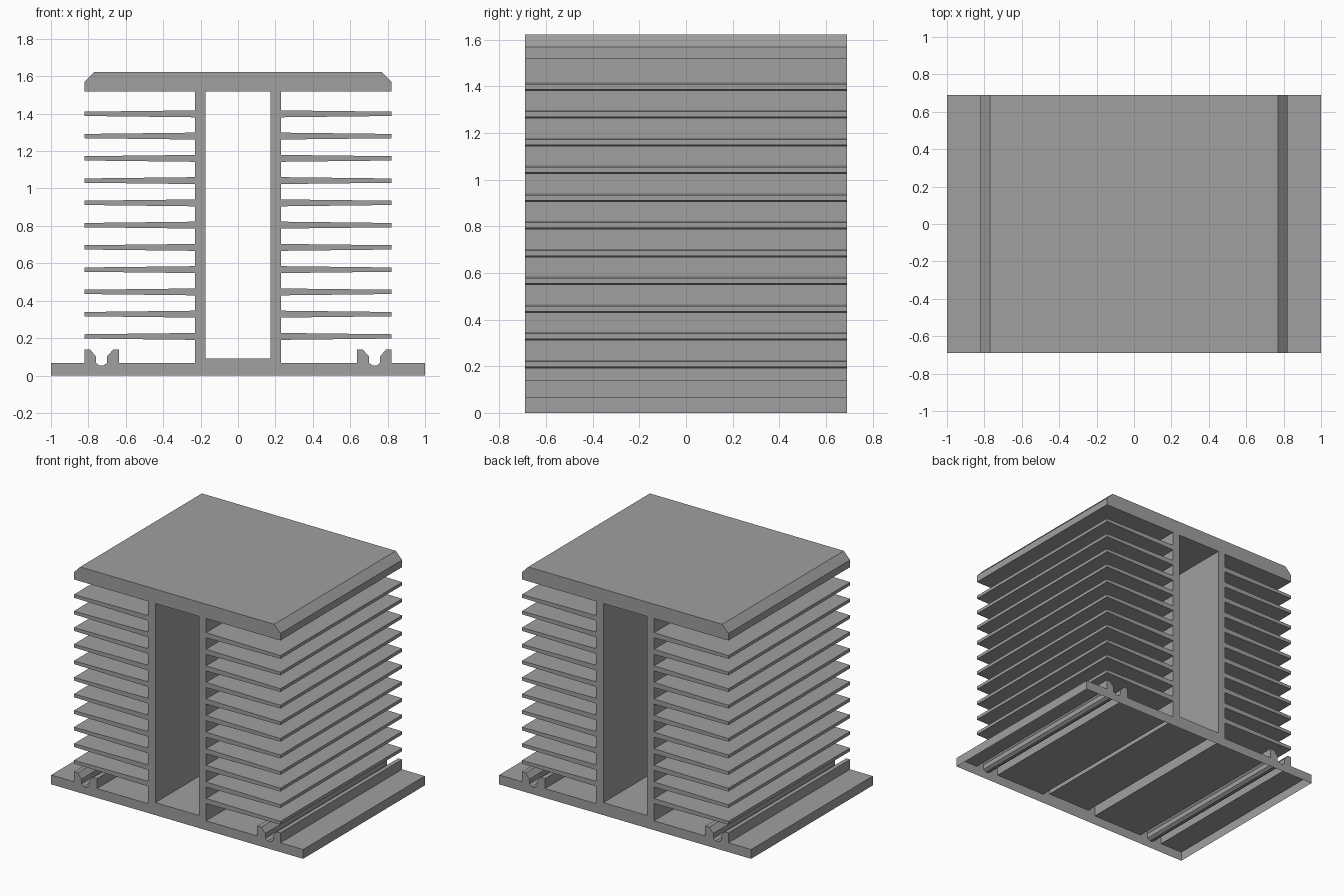
import bpy
import bmesh

cube = bpy.data.objects.get("Cube")
if cube:
    bpy.data.objects.remove(cube, do_unlink=True)

DEPTH = 0.69                      # half length of the extrusion
WALL_IN, WALL_OUT, TIP = 0.173, 0.23, 0.82
BASE, FLOOR, CEILING, TOP = 0.067, 0.09, 1.519, 1.622
FINS, FIRST, STEP = 11, 0.209, 0.119

grey = bpy.data.materials.new("aluminium grey")
grey.use_nodes = True
grey.diffuse_color = (0.35, 0.35, 0.35, 1)
grey.node_tree.nodes["Principled BSDF"].inputs["Base Color"].default_value = grey.diffuse_color


def half_profile():
    """Outline of the +x half, counter-clockwise from the bottom centre."""
    pts = [(0, 0), (1, 0), (1, BASE)]
    # Slotted rail on the base
    rail, groove = 0.138, 0.053
    pts += [(TIP, BASE), (TIP, rail), (0.79, rail), (0.76, 0.102), (0.76, BASE), (0.74, groove),
            (0.72, groove), (0.70, BASE), (0.70, 0.102), (0.668, rail), (0.636, rail), (0.636, BASE)]
    # Column wall with tapered cooling fins
    pts.append((WALL_OUT, BASE))
    for i in range(FINS):
        z = FIRST + i * STEP
        pts += [(WALL_OUT, z - 0.0185), (TIP, z - 0.0115),
                (TIP, z + 0.0115), (WALL_OUT, z + 0.0185)]
    # Chamfered top plate
    pts += [(WALL_OUT, CEILING), (TIP, CEILING), (TIP, 1.57), (0.77, TOP), (0, TOP)]
    # Hollow centre channel
    pts += [(0, CEILING), (WALL_IN, CEILING), (WALL_IN, FLOOR), (0, FLOOR)]
    return pts


# Extrude the outline front to back; the underside stays open
bm = bmesh.new()
pts = half_profile()
front = [bm.verts.new((x, -DEPTH, z)) for x, z in pts]
back = [bm.verts.new((x, DEPTH, z)) for x, z in pts]
bm.faces.new(front)
bm.faces.new(back[::-1])
for i, (x, z) in enumerate(pts):
    j = (i + 1) % len(pts)
    on_seam = x == 0 and pts[j][0] == 0
    underside = z == 0 and pts[j][1] == 0
    if not (on_seam or underside):
        bm.faces.new((front[j], front[i], back[i], back[j]))

mesh = bpy.data.meshes.new("heat_sink")
bm.to_mesh(mesh)
bm.free()
mesh.materials.append(grey)
heat_sink = bpy.data.objects.new("heat_sink", mesh)
bpy.context.collection.objects.link(heat_sink)

# Mirror to the -x half
mirror = heat_sink.modifiers.new("mirror", 'MIRROR')
mirror.use_axis[0] = True
mirror.use_clip = True
mirror.merge_threshold = 0.0005
